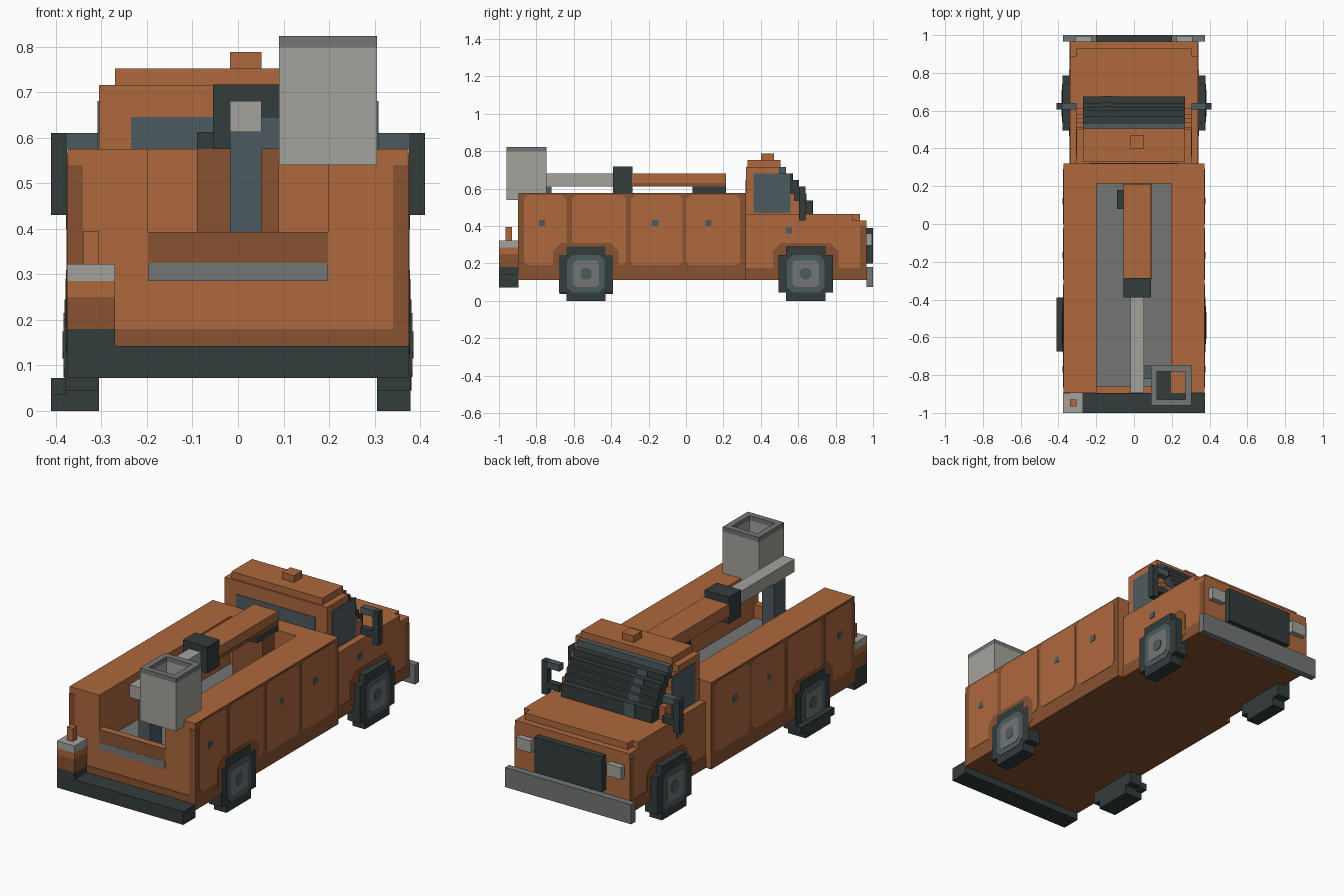
import bpy

cube = bpy.data.objects.get("Cube")
if cube:
    bpy.data.objects.remove(cube, do_unlink=True)


def material(name, r, g, b):
    m = bpy.data.materials.new(name)
    m.use_nodes = True
    m.diffuse_color = (r, g, b, 1)
    m.node_tree.nodes["Principled BSDF"].inputs["Base Color"].default_value = (r, g, b, 1)
    return m


ORANGE = material("orange paint", .42, .14, .048)
BROWN = material("brown shade paint", .245, .085, .03)
DARK = material("dark rubber", .034, .045, .045)
LIGHT = material("light grey", .37, .365, .335)
GREY = material("mid grey", .171, .181, .175)
SLATE = material("slate glass", .076, .105, .117)


def prism(name, outline, x0, x1, mat):
    """Extrude a (y, z) outline along x."""
    n = len(outline)
    verts = [(x, y, z) for x in (x0, x1) for y, z in outline]
    faces = [tuple(reversed(range(n))), tuple(range(n, 2 * n))]
    faces += [(i, (i + 1) % n, n + (i + 1) % n, n + i) for i in range(n)]
    mesh = bpy.data.meshes.new(name)
    mesh.from_pydata(verts, [], faces)
    mesh.materials.append(mat)
    ob = bpy.data.objects.new(name, mesh)
    bpy.context.collection.objects.link(ob)
    return ob


def box(name, x, y, z, mat):
    return prism(name, [(y[0], z[0]), (y[1], z[0]), (y[1], z[1]), (y[0], z[1])], x[0], x[1], mat)


def both(name, x, y, z, mat):
    box("left_" + name, x, y, z, mat)
    box("right_" + name, (-x[1], -x[0]), y, z, mat)


def cut_corners(y, z, c):
    return [(y[0] + c, z[0]), (y[1] - c, z[0]), (y[1], z[0] + c), (y[1], z[1] - c),
            (y[1] - c, z[1]), (y[0] + c, z[1]), (y[0], z[1] - c), (y[0], z[0] + c)]


def both_panels(name, x, y, z, c, mat):
    prism("left_" + name, cut_corners(y, z, c), x[0], x[1], mat)
    prism("right_" + name, cut_corners(y, z, c), -x[1], -x[0], mat)


# Utility bed
box("bed_chassis", (-.372, .372), (-.895, .32), (.11, .116), BROWN)
box("bed_base", (-.372, .372), (-.895, .32), (.116, .31), ORANGE)
box("bed_floor", (-.197, .197), (-.86, .215), (.31, .32), GREY)
both("bed_wall", (.197, .372), (-.895, .32), (.31, .575), ORANGE)
box("bed_front_wall", (-.197, .197), (.215, .32), (.31, .575), ORANGE)
box("tailgate", (-.197, .197), (-.895, -.86), (.31, .393), ORANGE)
box("tailgate_shade", (-.197, .197), (-.898, -.895), (.325, .393), BROWN)
box("tailgate_step", (-.197, .197), (-.899, -.895), (.285, .325), GREY)
box("tail_bottom_shade", (-.375, .375), (-.898, -.895), (.14, .18), BROWN)
both("tail_edge_shade", (.34, .375), (-.898, -.895), (.18, .54), BROWN)

# Painted bed sides
both("side_shade", (.372, .374), (-.895, .32), (.11, .575), BROWN)
for i, (y0, y1) in enumerate([(-.865, -.64), (-.61, -.32), (-.295, -.02), (0, .29)]):
    both_panels(f"side_panel_{i}", (.374, .376), (y0, y1), (.19, .565), .02, ORANGE)
for i, y in enumerate([-.77, -.165, .12]):
    both(f"side_latch_{i}", (.376, .378), (y - .017, y + .017), (.4, .432), SLATE)
both_panels("rear_arch", (.376, .377), (-.71, -.36), (.11, .31), .045, BROWN)

# Wheels with stepped tyres and square hubs
TYRE = [(.145, -.1), (.145, .1), (.105, .1), (.105, .145)]
TYRE += [(-a, b) for a, b in reversed(TYRE)]
TYRE = TYRE[:4] + TYRE[4:] + [(-.105, -.1), (-.105, -.145), (.105, -.145), (.105, -.1)]
TYRE[7] = (-.145, -.1)
for end, yc in (("rear", -.535), ("front", .64)):
    for side, s in (("left", 1), ("right", -1)):
        def span(a, b):
            return (min(a * s, b * s), max(a * s, b * s))
        x0, x1 = span(.305, .379)
        prism(f"{end}_{side}_tyre", [(yc + y, .145 + z) for y, z in TYRE], x0, x1, DARK)
        x0, x1 = span(.379, .381)
        prism(f"{end}_{side}_rim", cut_corners((yc - .1, yc + .1), (.045, .245), .03), x0, x1, SLATE)
        x0, x1 = span(.381, .383)
        prism(f"{end}_{side}_hub", cut_corners((yc - .07, yc + .07), (.075, .215), .015), x0, x1, GREY)
        x0, x1 = span(.383, .385)
        prism(f"{end}_{side}_cap", cut_corners((yc - .03, yc + .03), (.115, .175), .015), x0, x1, SLATE)
box("rear_wheel_block", (-.41, -.375), (-.675, -.39), (.035, .072), DARK)
box("rear_wheel_block_foot", (-.41, -.375), (-.64, -.43), (0, .035), DARK)

# Tail bumper and corner step box
box("tail_bumper", (-.375, .375), (-1, -.895), (.072, .143), DARK)
for name, z, mat in (("base", (.143, .18), DARK), ("lower", (.18, .25), BROWN),
                     ("upper", (.25, .285), ORANGE), ("cap", (.285, .323), LIGHT)):
    box("corner_box_" + name, (-.375, -.27), (-1, -.895), z, mat)
box("corner_beacon", (-.34, -.305), (-.965, -.93), (.323, .395), ORANGE)

# Engine bay and hood
box("cab_chassis", (-.34, .34), (.32, .965), (.11, .116), BROWN)
box("cab_base", (-.34, .34), (.32, .965), (.116, .43), ORANGE)
box("hood_edge", (-.34, .34), (.32, .89), (.43, .465), ORANGE)
box("hood_nose", (-.305, .305), (.89, .93), (.43, .465), ORANGE)
both("cab_sill_shade", (.34, .342), (.32, .965), (.11, .175), BROWN)
both("cab_nose_shade", (.34, .342), (.93, .965), (.175, .4), BROWN)
both_panels("front_arch", (.34, .343), (.465, .815), (.11, .31), .045, BROWN)
both("cab_latch", (.34, .343), (.533, .567), (.36, .392), SLATE)

# Cabin with stepped windscreen
steps = [.675, .675, .64, .62, .6, .57]
for i, y in enumerate(steps):
    z = (.465 + i * .036, .465 + (i + 1) * .036)
    box(f"cabin_layer_{i}", (-.305, .305), (.32, y - .06), z, ORANGE)
    box(f"windscreen_layer_{i}", (-.27, .27), (y - .06, y), z, DARK)
    box(f"windscreen_glint_{i}", (-.17, -.11), (y, y + .003), z, SLATE)
box("roof_base", (-.305, .305), (.32, .5), (.681, .716), ORANGE)
box("windscreen_top", (-.27, .27), (.5, .535), (.681, .716), SLATE)
box("roof", (-.27, .27), (.33, .505), (.716, .752), ORANGE)
box("roof_beacon", (-.018, .052), (.4, .47), (.752, .788), ORANGE)
box("rear_window", (-.235, .235), (.317, .32), (.575, .645), SLATE)
both("side_window", (.305, .308), (.36, .56), (.468, .68), SLATE)

# Mirrors
both("mirror", (.375, .41), (.605, .64), (.43, .61), DARK)
both("mirror_arm", (.305, .375), (.605, .64), (.575, .61), SLATE)
both("mirror_bracket", (.305, .375), (.605, .64), (.465, .5), DARK)

# Nose
box("grille", (-.2, .2), (.965, 1), (.2, .39), DARK)
box("front_bumper", (-.375, .375), (.965, 1), (.075, .18), GREY)
both("headlight", (.225, .31), (.965, .995), (.295, .36), LIGHT)

# Boom: pedestal, lower arm, elbow, upper arm and rest
box("boom_pedestal", (-.09, .09), (.08, .18), (.32, .575), BROWN)
box("boom_turntable", (-.09, .09), (.08, .18), (.575, .612), DARK)
box("boom_mount", (-.055, .09), (.035, .215), (.575, .612), DARK)
box("boom_lower_arm", (-.055, .09), (-.29, .213), (.612, .68), ORANGE)
both_arm = box("boom_arm_shade", (.09, .092), (-.29, .213), (.612, .63), BROWN)
box("boom_elbow", (-.055, .09), (-.39, -.285), (.575, .717), DARK)
box("boom_upper_arm", (-.018, .052), (-.895, -.39), (.612, .68), LIGHT)
box("boom_rest", (-.018, .052), (-.82, -.72), (.32, .612), SLATE)
box("bucket_bracket", (.052, .09), (-.82, -.75), (.575, .645), SLATE)

# Hollow bucket
for name, z, mat in (("body", (.54, .798), LIGHT), ("rim", (.798, .823), GREY)):
    for side, x, y in (("inner", (.09, .122), (-.96, -.747)), ("outer", (.272, .305), (-.96, -.747)),
                       ("rear", (.122, .272), (-.96, -.928)), ("front", (.122, .272), (-.78, -.747))):
        box(f"bucket_{name}_{side}", x, y, z, mat)
box("bucket_floor", (.122, .272), (-.928, -.78), (.54, .575), DARK)
